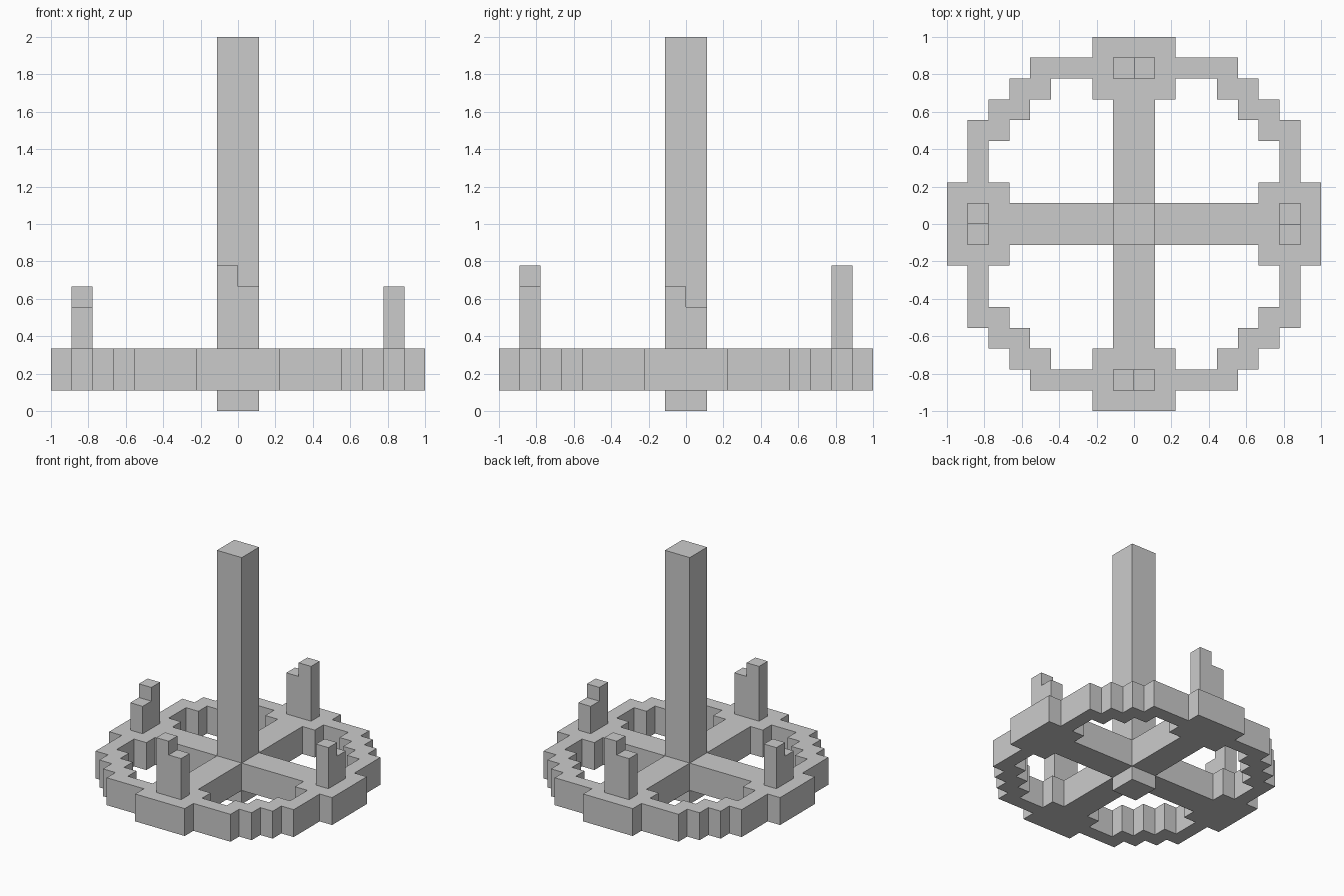
import bpy, bmesh

if "Cube" in bpy.data.objects:
    bpy.data.objects.remove(bpy.data.objects["Cube"])

U = 1 / 9  # one block of the 18-block grid


def rotate(points, turns):
    for _ in range(turns):
        points = [(-y, x) for x, y in points]
    return points


def plate(name, outlines, z0, z1):
    """Flat-sided plate from an outer outline plus hole outlines."""
    curve = bpy.data.curves.new(name, 'CURVE')
    curve.dimensions = '2D'
    curve.fill_mode = 'BOTH'
    curve.extrude = (z1 - z0) / 2 * U
    for outline in outlines:
        spline = curve.splines.new('POLY')
        spline.points.add(len(outline) - 1)
        for p, (x, y) in zip(spline.points, outline):
            p.co = (x * U, y * U, 0, 1)
        spline.use_cyclic_u = True
    temp = bpy.data.objects.new(name + "_outline", curve)
    bpy.context.collection.objects.link(temp)
    mesh = bpy.data.meshes.new_from_object(
        temp.evaluated_get(bpy.context.evaluated_depsgraph_get()))
    bpy.data.objects.remove(temp)
    bm = bmesh.new()
    bm.from_mesh(mesh)
    bmesh.ops.translate(bm, verts=bm.verts, vec=(0, 0, (z0 + z1) / 2 * U))
    finish(name, bm, mesh)


def prism(name, base, direction):
    """Solid made by sweeping a base polygon along a direction."""
    bm = bmesh.new()
    face = bm.faces.new([bm.verts.new([c * U for c in p]) for p in base])
    new = bmesh.ops.extrude_face_region(bm, geom=[face], use_keep_orig=True)
    verts = [g for g in new['geom'] if isinstance(g, bmesh.types.BMVert)]
    bmesh.ops.translate(bm, verts=verts, vec=[c * U for c in direction])
    finish(name, bm, bpy.data.meshes.new(name))


def finish(name, bm, mesh):
    bmesh.ops.remove_doubles(bm, verts=bm.verts, dist=1e-4)
    bmesh.ops.recalc_face_normals(bm, faces=bm.faces)
    for f in bm.faces:
        f.smooth = False
    bm.to_mesh(mesh)
    bm.free()
    mesh.name = name
    bpy.context.collection.objects.link(bpy.data.objects.new(name, mesh))


# Stepped ring with crossing spokes: one quarter outline turned four times
rim = [(9, -2), (9, 2), (8, 2), (8, 5), (7, 5), (7, 6),
       (6, 6), (6, 7), (5, 7), (5, 8), (2, 8)]
hole = [(1, 1), (6, 1), (6, 2), (7, 2), (7, 4), (6, 4), (6, 5),
        (5, 5), (5, 6), (4, 6), (4, 7), (2, 7), (2, 6), (1, 6)]
outer = [p for t in range(4) for p in rotate(rim, t)]
plate("spoked_ring", [outer] + [rotate(hole, t) for t in range(4)], 1, 3)

# Central pole, running from the foot to the top
prism("central_pole", [(-1, -1, 0), (1, -1, 0), (1, 1, 0), (-1, 1, 0)], (0, 0, 18))

# Stepped candle pairs: (name, quarter turn, height at -y side, height at +y side)
pairs = [("right_candles", 0, 6, 5), ("back_candles", 1, 7, 6),
         ("left_candles", 2, 6, 5), ("front_candles", 3, 7, 6)]
for name, turns, high, low in pairs:
    profile = [(-1, 3), (1, 3), (1, low), (0, low), (0, high), (-1, high)]
    base = [(*rotate([(7, s)], turns)[0], z) for s, z in profile]
    prism(name, base, (*rotate([(1, 0)], turns)[0], 0))
